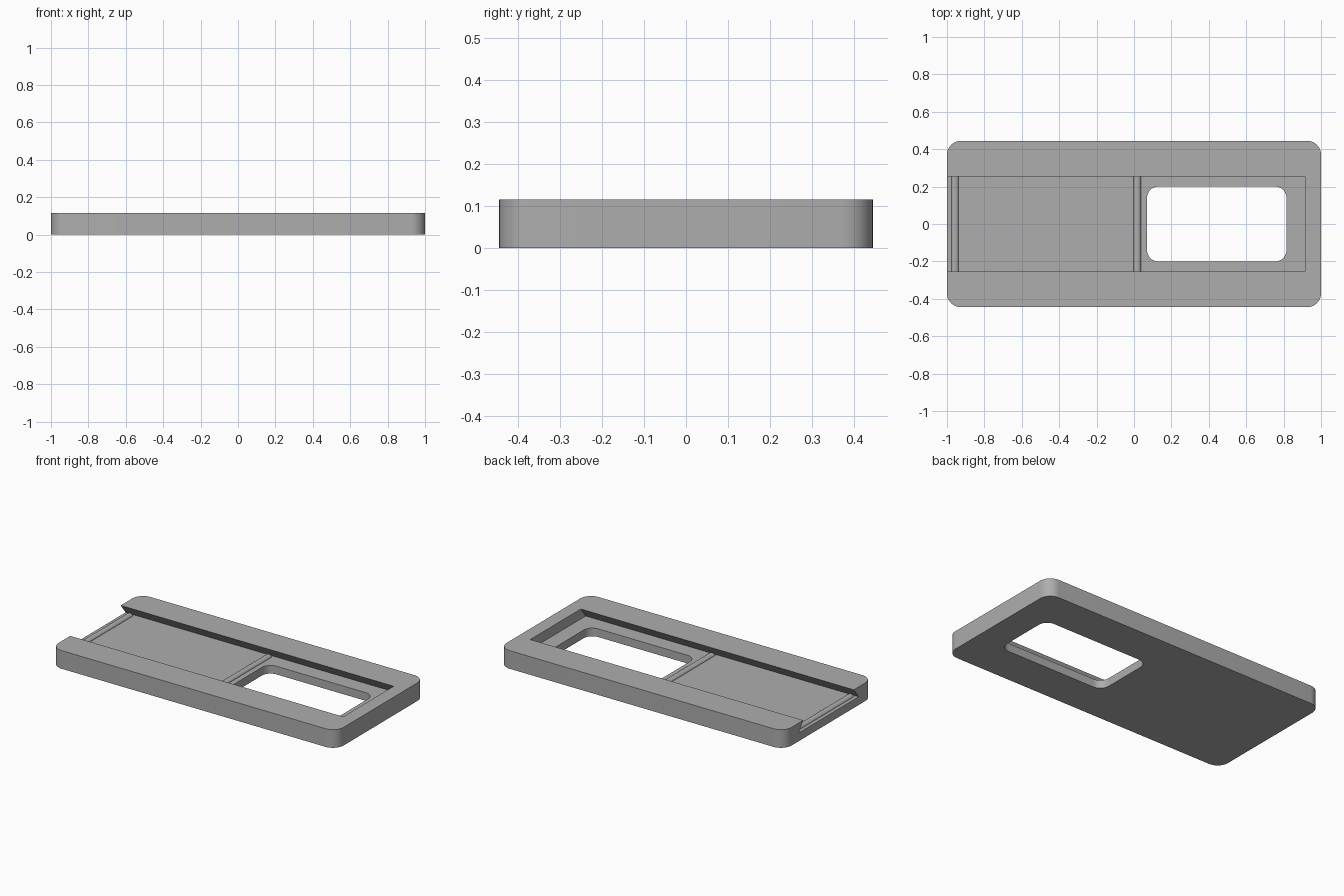
import bpy
import bmesh
from math import cos, sin, pi, radians
from mathutils import Vector

cube = bpy.data.objects.get("Cube")
if cube:
    bpy.data.objects.remove(cube, do_unlink=True)

HEIGHT, FLOOR = 0.115, 0.052

grey = bpy.data.materials.new("plain grey")
grey.use_nodes = True
colour = (0.42, 0.42, 0.42, 1)
grey.diffuse_color = colour
grey.node_tree.nodes["Principled BSDF"].inputs["Base Color"].default_value = colour


def rounded_rect(x0, x1, y0, y1, r, steps=10):
    """Outline of a rectangle with round corners, counter-clockwise."""
    centres = [(x1 - r, y1 - r), (x0 + r, y1 - r), (x0 + r, y0 + r), (x1 - r, y0 + r)]
    return [(cx + r * cos((q + i / steps) * pi / 2), cy + r * sin((q + i / steps) * pi / 2))
            for q, (cx, cy) in enumerate(centres) for i in range(steps + 1)]


def prism(name, points, direction):
    """Extrude a closed 3D outline along a direction."""
    bm = bmesh.new()
    face = bm.faces.new([bm.verts.new(p) for p in points])
    ext = bmesh.ops.extrude_face_region(bm, geom=[face])
    moved = [v for v in ext["geom"] if isinstance(v, bmesh.types.BMVert)]
    bmesh.ops.translate(bm, verts=moved, vec=Vector(direction))
    bmesh.ops.recalc_face_normals(bm, faces=bm.faces)
    mesh = bpy.data.meshes.new(name)
    bm.to_mesh(mesh)
    bm.free()
    obj = bpy.data.objects.new(name, mesh)
    bpy.context.collection.objects.link(obj)
    mesh.materials.append(grey)
    return obj


def activate(obj):
    bpy.ops.object.select_all(action="DESELECT")
    obj.select_set(True)
    bpy.context.view_layer.objects.active = obj


def cut(obj, cutter):
    mod = obj.modifiers.new("cut", "BOOLEAN")
    mod.operation, mod.solver, mod.object = "DIFFERENCE", "EXACT", cutter
    activate(obj)
    bpy.ops.object.modifier_apply(modifier=mod.name)
    bpy.data.objects.remove(cutter, do_unlink=True)


# Tray body
outline = rounded_rect(-1, 1, -0.445, 0.445, 0.075)
body = prism("tray_body", [(x, y, 0) for x, y in outline], (0, 0, HEIGHT))

# Dovetail slot, open at the -x end and wider at its floor
wide, narrow, rise = 0.302, 0.253, HEIGHT - FLOOR
top = narrow - (wide - narrow)
slot = prism("slot_cutter",
             [(-1.1, -wide, FLOOR), (-1.1, wide, FLOOR),
              (-1.1, top, FLOOR + 2 * rise), (-1.1, -top, FLOOR + 2 * rise)],
             (2.015, 0, 0))
cut(body, slot)

# Rounded window through the floor
window = rounded_rect(0.07, 0.815, -0.2, 0.2, 0.06)
cut(body, prism("window_cutter", [(x, y, -0.1) for x, y in window], (0, 0, 0.4)))
activate(body)
bpy.ops.object.shade_smooth_by_angle(angle=radians(30))

# Half-round ridges across the slot floor
for name, x in (("end_ridge", -0.957), ("middle_ridge", 0.017)):
    arc = [(x + 0.02 * cos(pi * i / 12), -0.285, FLOOR - 0.001 + 0.016 * sin(pi * i / 12))
           for i in range(13)]
    ridge = prism(name, arc, (0, 0.57, 0))
    activate(ridge)
    bpy.ops.object.shade_smooth_by_angle(angle=radians(30))
